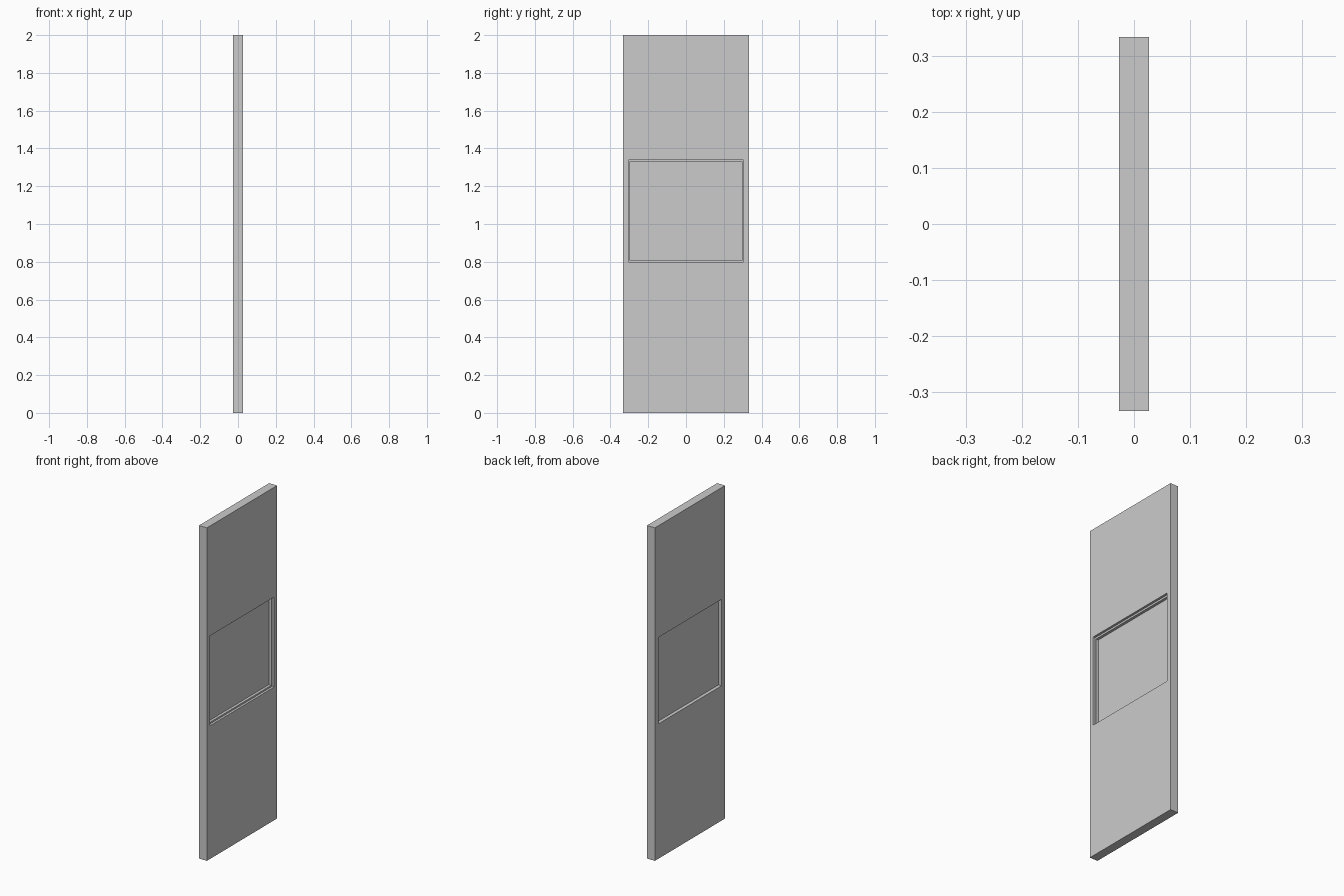
import bpy, bmesh

if "Cube" in bpy.data.objects:
    bpy.data.objects.remove(bpy.data.objects["Cube"])

T = 0.0265                       # half thickness
PANEL = (0.333, 0.0, 2.0)        # half width, bottom, top
REBATE = (0.305, 0.80, 1.34)
OPENING = (0.298, 0.81, 1.329)


def finish(name, bm):
    bmesh.ops.recalc_face_normals(bm, faces=bm.faces)
    me = bpy.data.meshes.new(name)
    bm.to_mesh(me)
    bm.free()
    ob = bpy.data.objects.new(name, me)
    bpy.context.collection.objects.link(ob)
    return ob


def rect_loop(bm, x, rect):
    w, lo, hi = rect
    return [bm.verts.new((x, y, z)) for y, z in ((-w, lo), (w, lo), (w, hi), (-w, hi))]


def bridge(bm, a, b):
    for i in range(4):
        j = (i + 1) % 4
        bm.faces.new((a[i], a[j], b[j], b[i]))


# Door panel: closed ring of rectangles, with a stepped rebate on the +x side
bm = bmesh.new()
section = [(-T, PANEL), (T, PANEL), (T, REBATE), (0.013, REBATE),
           (0.013, OPENING), (-T, OPENING)]
loops = [rect_loop(bm, x, r) for x, r in section]
for i, loop in enumerate(loops):
    bridge(bm, loop, loops[(i + 1) % len(loops)])
finish("door_panel", bm)

# Window pane: thin sheet set inside the opening
bm = bmesh.new()
back = rect_loop(bm, -0.006, OPENING)
front = rect_loop(bm, -0.003, OPENING)
bridge(bm, back, front)
bm.faces.new(back)
bm.faces.new(front)
finish("window_pane", bm)
